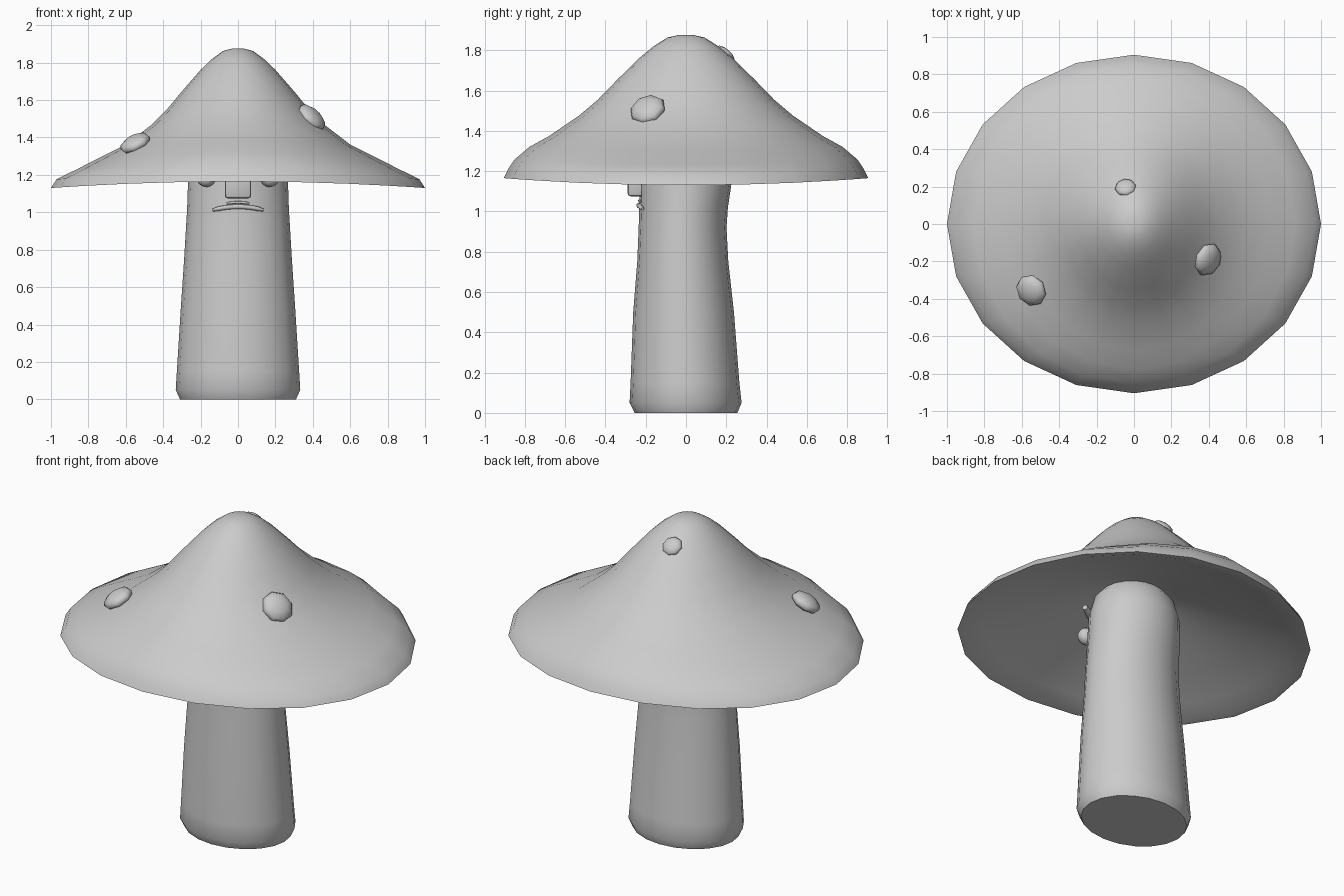
import bpy, bmesh
from math import sin, cos, pi, radians
from mathutils import Vector

cube = bpy.data.objects.get("Cube")
if cube:
    bpy.data.objects.remove(cube, do_unlink=True)

grey = bpy.data.materials.new("plain grey")
grey.use_nodes = True
grey.diffuse_color = (0.6, 0.6, 0.6, 1)
grey.node_tree.nodes["Principled BSDF"].inputs["Base Color"].default_value = (0.6, 0.6, 0.6, 1)


def finish(bm, name, angle=45):
    """Turn a bmesh into a smooth shaded grey object."""
    bmesh.ops.recalc_face_normals(bm, faces=bm.faces)
    mesh = bpy.data.meshes.new(name)
    bm.to_mesh(mesh)
    bm.free()
    mesh.materials.append(grey)
    obj = bpy.data.objects.new(name, mesh)
    bpy.context.collection.objects.link(obj)
    bpy.ops.object.select_all(action='DESELECT')
    obj.select_set(True)
    bpy.context.view_layer.objects.active = obj
    bpy.ops.object.shade_smooth_by_angle(angle=radians(angle))
    return obj


def loft(name, rings, sides, dip=0.0, angle=45):
    """Skin elliptical rings given as (rx, ry, centre y, z), closing both ends."""
    bm = bmesh.new()
    loops = []
    for rx, ry, cy, z in rings:
        loop = []
        for i in range(sides):
            a = pi / 2 + 2 * pi * i / sides
            x = rx * cos(a)
            loop.append(bm.verts.new((x, cy + ry * sin(a), z - dip * x * x)))
        loops.append(loop)
    for a, b in zip(loops, loops[1:]):
        for i in range(sides):
            j = (i + 1) % sides
            bm.faces.new((a[i], a[j], b[j], b[i]))
    bm.faces.new(loops[0])
    bm.faces.new(loops[-1])
    return finish(bm, name, angle)


def ball(name, place, size, normal=(0, 0, 1), segments=8, rows=6):
    """Squashed low sphere whose short axis follows the normal."""
    bm = bmesh.new()
    bmesh.ops.create_uvsphere(bm, u_segments=segments, v_segments=rows, radius=1)
    bmesh.ops.scale(bm, vec=size, verts=bm.verts)
    turn = Vector(normal).to_track_quat('Z', 'Y').to_matrix()
    bmesh.ops.rotate(bm, matrix=turn, verts=bm.verts)
    bmesh.ops.translate(bm, vec=place, verts=bm.verts)
    return finish(bm, name, 80)


def bar(name, points, radius):
    """Bent rod through the points, with rounded thin ends."""
    curve = bpy.data.curves.new(name, 'CURVE')
    curve.dimensions = '3D'
    curve.bevel_depth = radius
    curve.bevel_resolution = 2
    curve.use_fill_caps = True
    spline = curve.splines.new('POLY')
    spline.points.add(len(points) - 1)
    for i, (p, co) in enumerate(zip(spline.points, points)):
        p.co = (*co, 1)
        p.radius = 0.6 if i in (0, len(points) - 1) else 1
    curve.materials.append(grey)
    obj = bpy.data.objects.new(name, curve)
    bpy.context.collection.objects.link(obj)
    return obj


# Cap: bell-shaped top, thin bevelled rim, hollow underside
outer = [(0.03, 1.15, 1.876), (0.08, 1.15, 1.863), (0.14, 1.15, 1.82),
         (0.20, 1.15, 1.763), (0.30, 1.15, 1.65), (0.38, 1.15, 1.555),
         (0.46, 1.15, 1.477), (0.60, 1.13, 1.375), (0.72, 1.08, 1.32),
         (0.86, 0.99, 1.257), (0.97, 0.91, 1.21)]
under = [(1.0, 0.905, 1.165), (0.96, 0.905, 1.17), (0.85, 0.92, 1.205),
         (0.65, 0.98, 1.265), (0.45, 1.0, 1.32), (0.25, 1.0, 1.39), (0.1, 1.0, 1.43)]
loft("cap", [(r, r * f, 0, z) for r, f, z in outer + under], 20, dip=0.035, angle=60)

# Stem: tapering trunk that leans back a little near the top
loft("stem", [(0.31, 0.255, 0, 0), (0.333, 0.278, -0.002, 0.05), (0.327, 0.27, -0.005, 0.15),
              (0.305, 0.25, -0.012, 0.5), (0.288, 0.226, -0.016, 0.75),
              (0.278, 0.218, -0.017, 0.92), (0.272, 0.22, -0.012, 1.02),
              (0.268, 0.228, -0.002, 1.14), (0.262, 0.23, 0.003, 1.26),
              (0.235, 0.205, 0.003, 1.36), (0.17, 0.15, 0.003, 1.43)], 20)

# Spots lying on the cap
for name, place, radius, normal in (
        ("left_spot", (0.395, -0.19, 1.505), 0.092, (0.68, -0.3, 0.68)),
        ("right_spot", (-0.55, -0.355, 1.37), 0.088, (-0.42, -0.3, 0.85)),
        ("back_spot", (-0.045, 0.195, 1.78), 0.058, (-0.1, 0.65, 0.75))):
    ball(name, place, (radius, radius, radius * 0.45), normal)

# Eyes and brows, mirrored across the face
for side, s in (("left", 1), ("right", -1)):
    ball(side + "_eye", (s * 0.17, -0.2, 1.185), (0.052, 0.045, 0.05), segments=12, rows=8)
    bar(side + "_brow", [(s * 0.08, -0.22, 1.31), (s * 0.14, -0.205, 1.335),
                         (s * 0.21, -0.165, 1.34)], 0.025)

# Nose: bevelled block
bm = bmesh.new()
bmesh.ops.create_cube(bm, size=1)
bmesh.ops.scale(bm, vec=(0.14, 0.09, 0.16), verts=bm.verts)
bmesh.ops.translate(bm, vec=(0, -0.245, 1.155), verts=bm.verts)
bmesh.ops.bevel(bm, geom=bm.edges[:], offset=0.015, segments=2, affect='EDGES', profile=0.5)
finish(bm, "nose")

# Mouth: downturned lip with a short crease above it
def lip(half, z, drop, y):
    steps = [i / 5 for i in range(-5, 6)]
    return [(half * t, y + 1.1 * (half * t) ** 2, z - drop * t * t) for t in steps]


bar("mouth", lip(0.135, 1.03, 0.018, -0.235), 0.012)
bar("upper_lip", lip(0.06, 1.053, 0.006, -0.232), 0.007)
